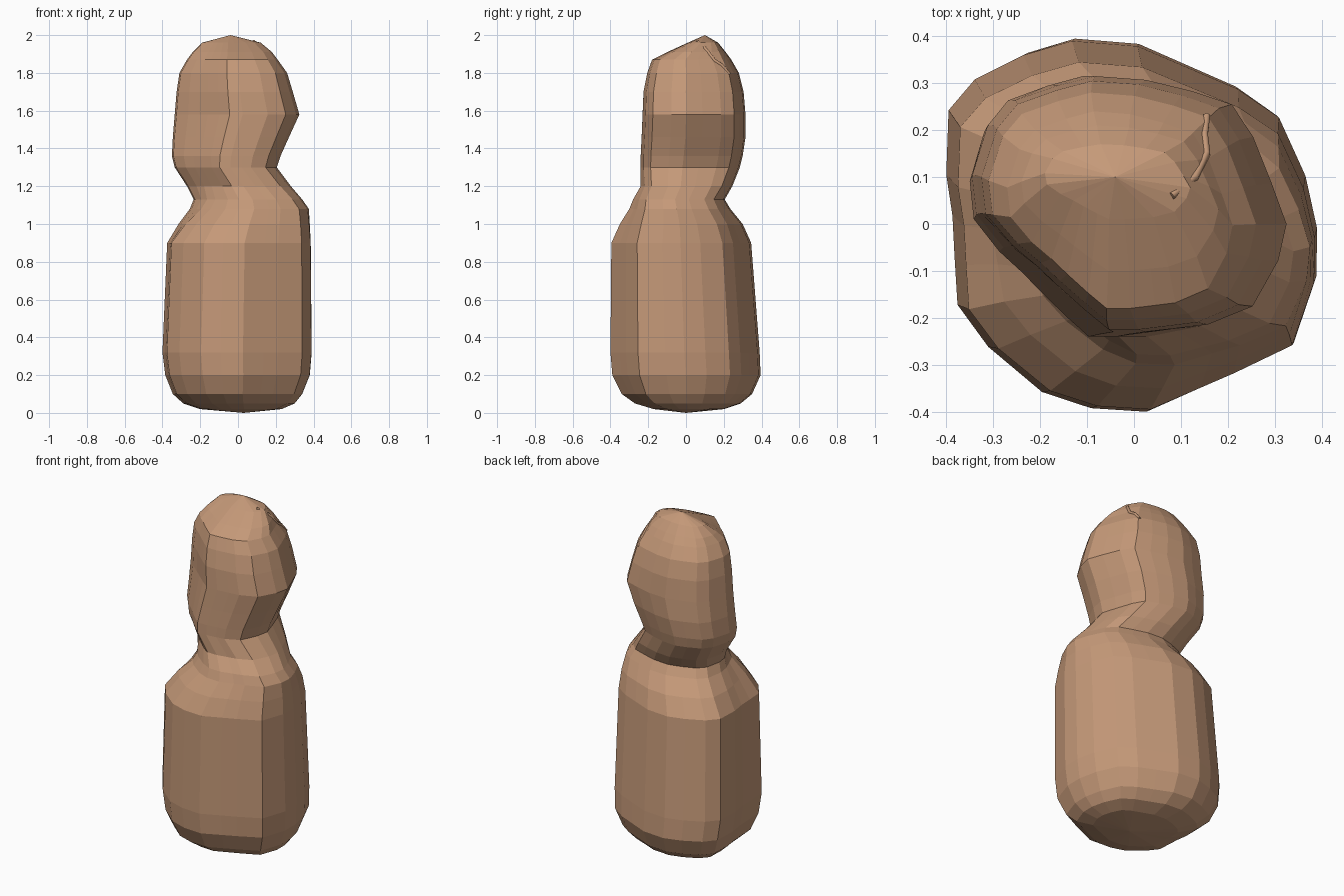
import bpy
import bmesh
import math
import random
from mathutils import Vector
from mathutils.geometry import intersect_line_line_2d

default = bpy.data.objects.get("Cube")
if default:
    bpy.data.objects.remove(default, do_unlink=True)

random.seed(4)
SIDES = 22

# One clay colour for the whole figure
clay = bpy.data.materials.new("tan_clay")
clay.use_nodes = True
clay.diffuse_color = (0.56, 0.32, 0.19, 1)
clay.node_tree.nodes["Principled BSDF"].inputs["Base Color"].default_value = clay.diffuse_color

# Plan outlines of the body and of the head
BODY = [(.39, -.07), (.37, .08), (.29, .26), (-.03, .4), (-.1, .4), (-.3, .34), (-.4, .22),
        (-.37, .04), (-.36, -.16), (-.26, -.3), (-.16, -.36), (0, -.4), (.33, -.25)]
HEAD = [(.33, -.02), (.26, .17), (.2, .26), (-.05, .32), (-.25, .27), (-.33, .18), (-.35, .05),
        (-.31, -.02), (-.23, -.08), (-.13, -.17), (-.04, -.24), (.05, -.23), (.22, -.21), (.28, -.15)]

# Section heights with their limits: z, left x, right x, front y, back y
BODY_SECTIONS = [
    (.02, -.2, .23, -.17, .2),
    (.05, -.29, .3, -.27, .29),
    (.1, -.345, .34, -.34, .35),
    (.2, -.385, .38, -.39, .395),
    (.32, -.4, .39, -.4, .39),
    (.9, -.375, .385, -.395, .345),
    (1, -.315, .38, -.35, .3),
    (1.08, -.255, .375, -.3, .235),
]
HEAD_SECTIONS = [
    (1.13, -.235, .34, -.28, .205),
    (1.2, -.27, .28, -.24, .245),
    (1.3, -.335, .205, -.24, .285),
    (1.36, -.35, .225, -.24, .3),
    (1.46, -.345, .27, -.235, .315),
    (1.58, -.335, .325, -.23, .315),
    (1.7, -.325, .29, -.225, .305),
    (1.8, -.31, .26, -.205, .28),
    (1.87, -.27, .21, -.18, .24),
    (1.91, -.24, .18, -.1, .21),
    (1.96, -.19, .12, .01, .17),
]

step = math.tau / SIDES
ANGLES = [step * (i + random.uniform(-.25, .25)) for i in range(SIDES)]


def sample(outline):
    """Outline points met by rays at the shared angles."""
    centre = sum((Vector(p) for p in outline), Vector((0, 0))) / len(outline)
    result = []
    for angle in ANGLES:
        far = centre + Vector((math.cos(angle), math.sin(angle)))
        for a, b in zip(outline, outline[1:] + outline[:1]):
            hit = intersect_line_line_2d(centre, far, Vector(a), Vector(b))
            if hit:
                result.append(hit)
                break
    return result


def fit(values, low, high):
    """Stretch values to run exactly from low to high."""
    least, most = min(values), max(values)
    return [low + (v - least) / (most - least) * (high - low) for v in values]


def add_object(name, bm):
    bmesh.ops.recalc_face_normals(bm, faces=bm.faces)
    mesh = bpy.data.meshes.new(name)
    bm.to_mesh(mesh)
    bm.free()
    mesh.materials.append(clay)
    obj = bpy.data.objects.new(name, mesh)
    bpy.context.collection.objects.link(obj)
    return obj


# Figure: loft from the base through the waist and neck to the crown
body_plan, head_plan = sample(BODY), sample(HEAD)
bm = bmesh.new()
rings = []
for z, left, right, front, back in BODY_SECTIONS + HEAD_SECTIONS:
    blend = min(max((z - .95) / .3, 0), 1)
    plan = [a.lerp(b, blend) for a, b in zip(body_plan, head_plan)]
    xs = fit([p.x for p in plan], left, right)
    ys = fit([p.y for p in plan], front, back)
    rings.append([bm.verts.new((x, y, z)) for x, y in zip(xs, ys)])

for lower, upper in zip(rings, rings[1:]):
    for i in range(SIDES):
        j = (i + 1) % SIDES
        bm.faces.new((lower[i], lower[j], upper[j], upper[i]))

# Base point and blunt crown
for ring, tip in ((rings[0], (.03, 0, 0)), (rings[-1], (-.04, .1, 2))):
    centre = bm.verts.new(tip)
    for i in range(SIDES):
        bm.faces.new((ring[i], ring[(i + 1) % SIDES], centre))
figure = add_object("figure_body_and_head", bm)

# Thin lock of hair lying along the crown, drawn onto the surface
bpy.context.view_layer.update()
curve = bpy.data.curves.new("hair_lock", "CURVE")
curve.dimensions = "3D"
curve.bevel_depth = .012
curve.bevel_resolution = 1
curve.use_fill_caps = True
spline = curve.splines.new("POLY")
path = [(.08, .06), (.13, .1), (.155, .15), (.15, .19), (.155, .23)]
spline.points.add(len(path) - 1)
for point, (x, y) in zip(spline.points, path):
    found, spot, normal, index = figure.ray_cast(Vector((x, y, 3)), Vector((0, 0, -1)))
    point.co = (*spot, 1)
    point.radius = .7
curve.materials.append(clay)
bpy.context.collection.objects.link(bpy.data.objects.new("hair_lock", curve))
